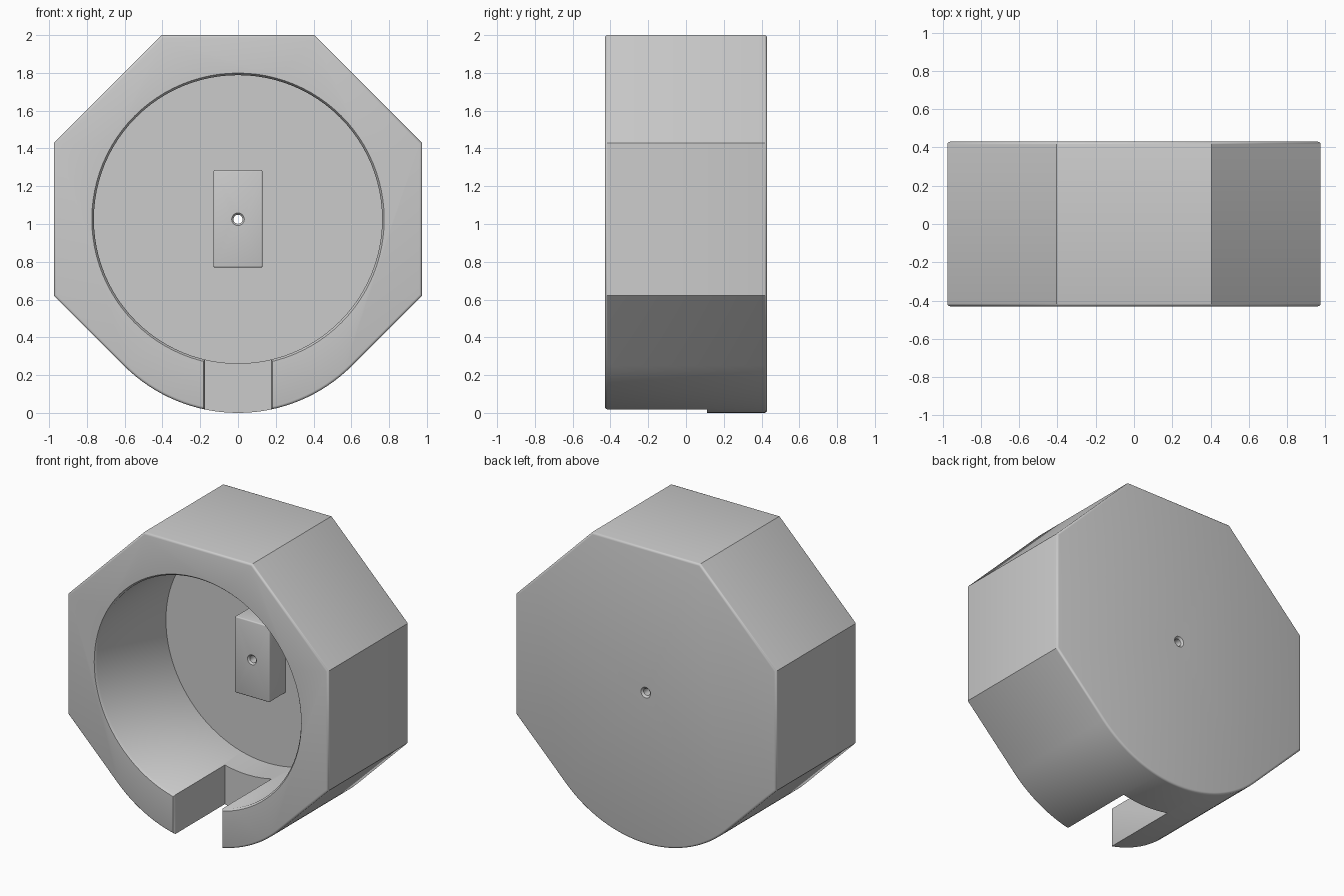
import bpy, bmesh
from math import sin, cos, pi, radians, sqrt

cube = bpy.data.objects.get("Cube")
if cube:
    bpy.data.objects.remove(cube, do_unlink=True)

HALF_DEPTH = 0.43
APOTHEM = 0.975          # half width of the octagon
FLAT = 0.404             # half length of one octagon side
CENTRE_Z = 2 - APOTHEM
CAVITY_FLOOR = 0.32
BLOCK_FRONT = 0.15

grey = bpy.data.materials.new("plain grey")
grey.use_nodes = True
grey.diffuse_color = (0.6, 0.6, 0.6, 1)
grey.node_tree.nodes["Principled BSDF"].inputs["Base Color"].default_value = (0.6, 0.6, 0.6, 1)


def make_object(name, bm):
    bmesh.ops.recalc_face_normals(bm, faces=bm.faces)
    mesh = bpy.data.meshes.new(name)
    bm.to_mesh(mesh)
    bm.free()
    mesh.materials.append(grey)
    obj = bpy.data.objects.new(name, mesh)
    bpy.context.collection.objects.link(obj)
    return obj


def prism(name, base, direction):
    """Extrude a closed outline along a direction."""
    bm = bmesh.new()
    face = bm.faces.new([bm.verts.new(p) for p in base])
    out = bmesh.ops.extrude_face_region(bm, geom=[face], use_keep_orig=True)
    verts = [v for v in out["geom"] if isinstance(v, bmesh.types.BMVert)]
    bmesh.ops.translate(bm, verts=verts, vec=direction)
    return make_object(name, bm)


def turned(name, profile, sides):
    """Turn a (radius, y) profile about the centre axis and cap both ends."""
    bm = bmesh.new()
    rings = [[bm.verts.new((r * cos(2 * pi * i / sides), y, CENTRE_Z + r * sin(2 * pi * i / sides)))
              for i in range(sides)] for r, y in profile]
    for a, b in zip(rings, rings[1:]):
        for i in range(sides):
            j = (i + 1) % sides
            bm.faces.new((a[i], a[j], b[j], b[i]))
    bm.faces.new(rings[0])
    bm.faces.new(rings[-1])
    return make_object(name, bm)


def apply(obj, mod):
    bpy.context.view_layer.objects.active = obj
    bpy.ops.object.modifier_apply(modifier=mod.name)


def round_edges(obj, width):
    mod = obj.modifiers.new("rounding", "BEVEL")
    mod.width, mod.segments = width, 3
    mod.limit_method, mod.angle_limit = "ANGLE", radians(60)
    apply(obj, mod)


def cut(obj, cutter):
    mod = obj.modifiers.new("cut", "BOOLEAN")
    mod.operation, mod.solver, mod.object = "DIFFERENCE", "EXACT", cutter
    apply(obj, mod)


# Housing: octagon whose underside is a round belly tangent to the lower slopes
radius = (APOTHEM - (CENTRE_Z - FLAT)) / (sqrt(2) - 1)
arc = [radians(-135 + 90 * i / 32) for i in range(33)]
outline = [(radius * cos(a), radius + radius * sin(a)) for a in arc]
outline += [(APOTHEM, CENTRE_Z - FLAT), (APOTHEM, CENTRE_Z + FLAT), (FLAT, 2),
            (-FLAT, 2), (-APOTHEM, CENTRE_Z + FLAT), (-APOTHEM, CENTRE_Z - FLAT)]
housing = prism("housing", [(x, -HALF_DEPTH, z) for x, z in outline], (0, 2 * HALF_DEPTH, 0))
round_edges(housing, 0.014)

# Mounting block standing on the cavity floor
block = prism("mounting_block", [(x, BLOCK_FRONT, z) for x, z in
              ((-0.13, 0.77), (0.13, 0.77), (0.13, 1.285), (-0.13, 1.285))],
              (0, CAVITY_FLOOR + 0.015 - BLOCK_FRONT, 0))
round_edges(block, 0.008)

# Cutters: round cavity, slot through the belly, countersunk pin hole
cavity = turned("cavity_cutter", [(0.79, -0.45), (0.763, -0.416), (0.763, CAVITY_FLOOR)], 96)
half_slot = [(0.197, -0.45), (0.175, -0.417), (0.175, 0.11)]
slot_outline = half_slot + [(-x, y) for x, y in reversed(half_slot)]
slot = prism("slot_cutter", [(x, y, -0.1) for x, y in slot_outline], (0, 0, 0.6))
hole = turned("hole_cutter", [(0.043, BLOCK_FRONT - 0.01), (0.024, BLOCK_FRONT + 0.01),
                              (0.024, HALF_DEPTH - 0.012), (0.046, HALF_DEPTH + 0.01)], 24)

for cutter in (cavity, slot, hole):
    cut(housing, cutter)
cut(block, hole)
for cutter in (cavity, slot, hole):
    bpy.data.objects.remove(cutter, do_unlink=True)

# Smooth the round surfaces, keep the octagon corners crisp
bpy.ops.object.select_all(action="DESELECT")
for obj in (housing, block):
    obj.select_set(True)
bpy.context.view_layer.objects.active = housing
bpy.ops.object.shade_smooth_by_angle(angle=radians(40))
